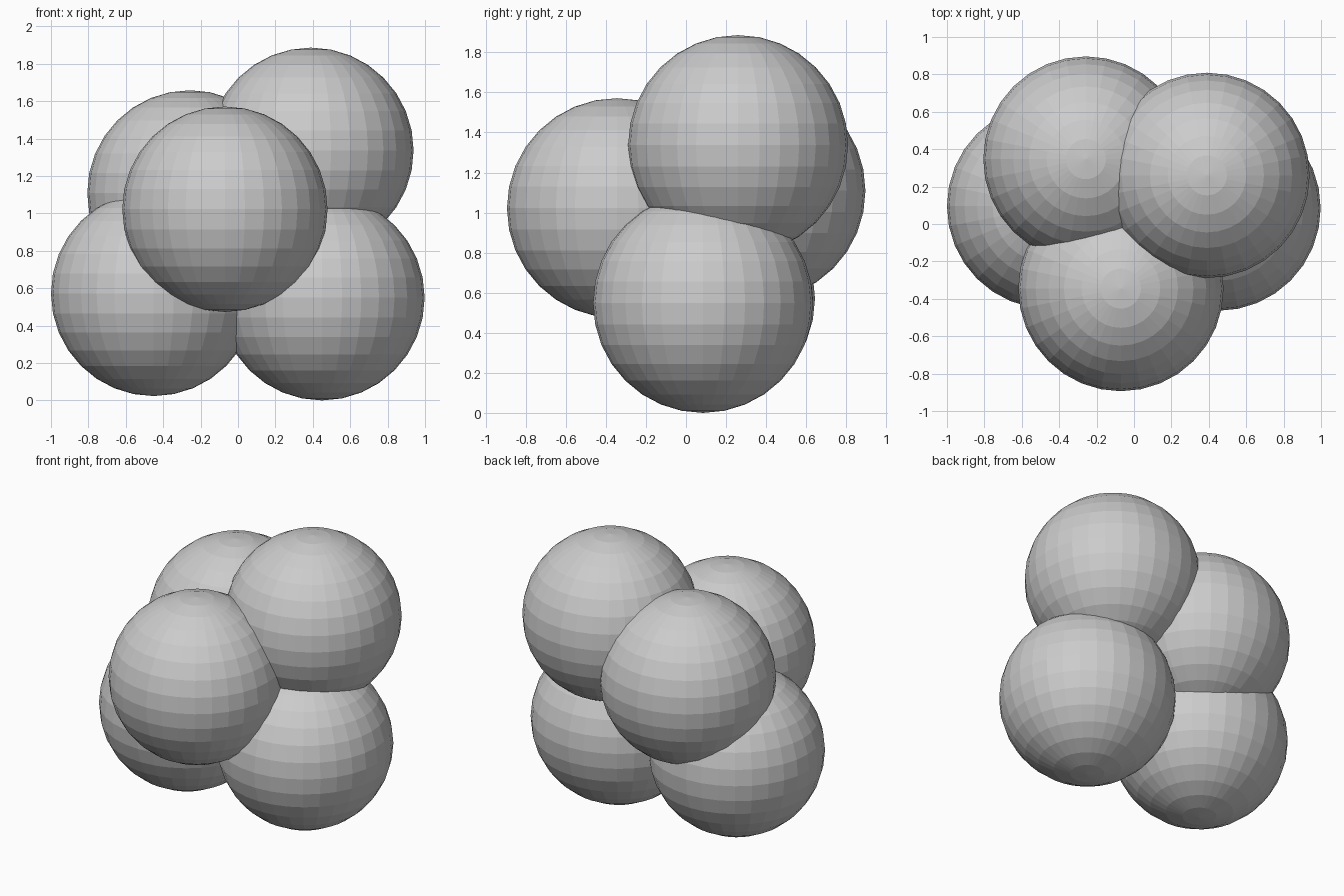
import bpy

# Remove the default object
cube = bpy.data.objects.get("Cube")
if cube:
    bpy.data.objects.remove(cube, do_unlink=True)

# Single plain grey
grey = bpy.data.materials.new("plain_grey")
grey.use_nodes = True
colour = (0.6, 0.6, 0.6, 1.0)
grey.diffuse_color = colour
grey.node_tree.nodes["Principled BSDF"].inputs["Base Color"].default_value = colour

RADIUS = 0.549

# Cluster of overlapping faceted balls
balls = {
    "lower_left_ball": (0.449, 0.085, 0.549),
    "lower_right_ball": (-0.451, 0.095, 0.572),
    "front_ball": (-0.07, -0.345, 1.022),
    "back_ball": (-0.257, 0.347, 1.109),
    "top_ball": (0.39, 0.26, 1.337),
}

for name, centre in balls.items():
    bpy.ops.mesh.primitive_uv_sphere_add(
        segments=32, ring_count=16, radius=RADIUS, location=centre)
    ball = bpy.context.object
    ball.name = name
    ball.data.materials.append(grey)
    bpy.ops.object.shade_flat()
